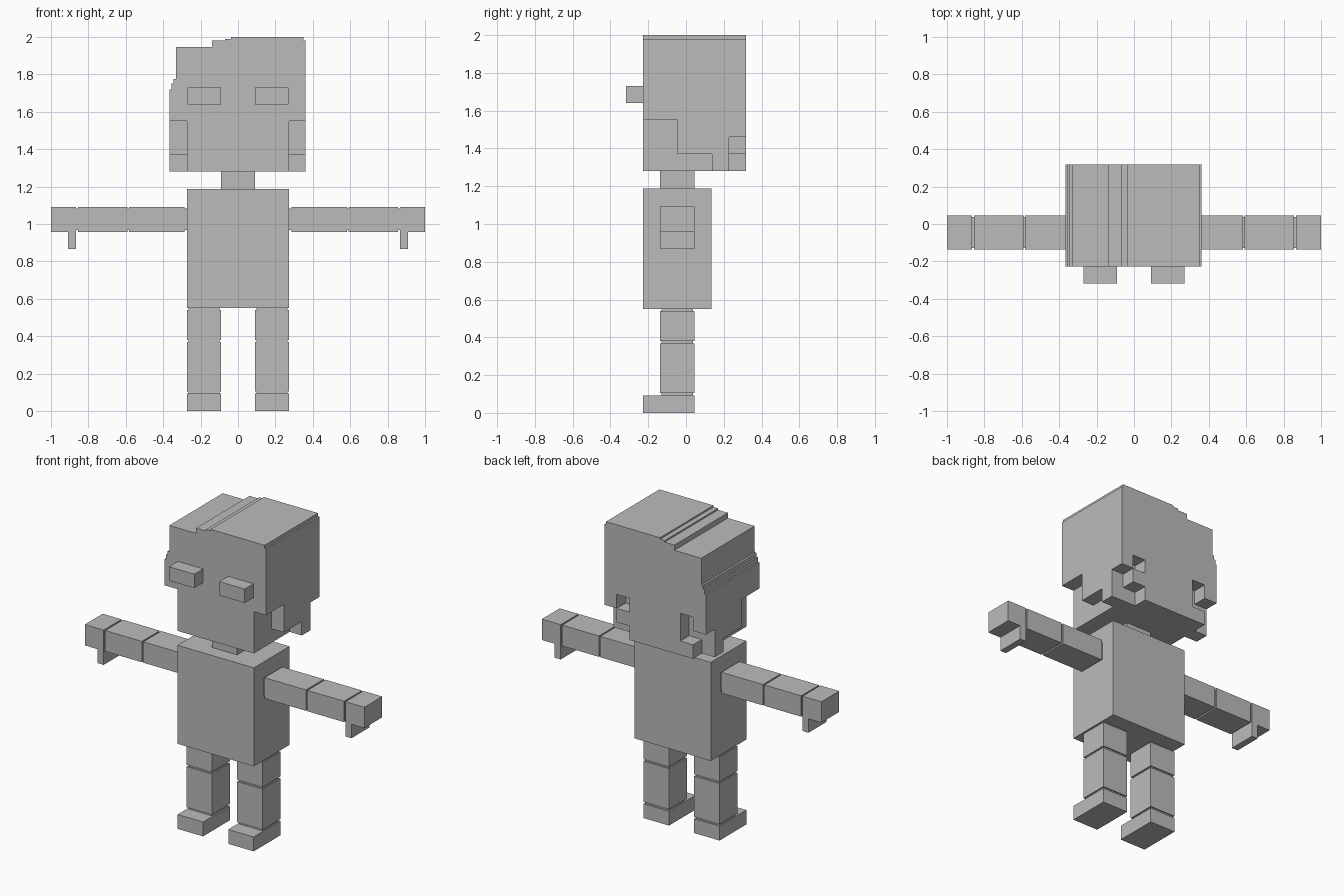
import bpy, bmesh

if "Cube" in bpy.data.objects:
    bpy.data.objects.remove(bpy.data.objects["Cube"])

grey = bpy.data.materials.new("plain grey")
grey.diffuse_color = (0.5, 0.5, 0.5, 1)
grey.use_nodes = True
grey.node_tree.nodes["Principled BSDF"].inputs["Base Color"].default_value = grey.diffuse_color


def finish(name, bm):
    bmesh.ops.recalc_face_normals(bm, faces=bm.faces)
    mesh = bpy.data.meshes.new(name)
    bm.to_mesh(mesh)
    bm.free()
    mesh.materials.append(grey)
    ob = bpy.data.objects.new(name, mesh)
    bpy.context.collection.objects.link(ob)
    return ob


def box(name, x, y, z):
    """Box from (min, max) pairs along each axis."""
    bm = bmesh.new()
    bmesh.ops.create_cube(bm, size=1)
    for v in bm.verts:
        v.co = [r[0] if c < 0 else r[1] for c, r in zip(v.co, (x, y, z))]
    return finish(name, bm)


def both(name, x, y, z):
    """A box on the right and its mirror on the left."""
    box("right_" + name, x, y, z)
    box("left_" + name, (-x[1], -x[0]), y, z)


def prism(name, profile, axis, lo, hi):
    """Extrude a 2D profile along x (profile is y, z) or y (profile is x, z)."""
    bm = bmesh.new()
    place = (lambda a, b: (lo, a, b)) if axis == "x" else (lambda a, b: (a, lo, b))
    face = bm.faces.new([bm.verts.new(place(a, b)) for a, b in profile])
    out = bmesh.ops.extrude_face_region(bm, geom=[face])
    move = (hi - lo, 0, 0) if axis == "x" else (0, hi - lo, 0)
    bmesh.ops.translate(bm, vec=move, verts=[g for g in out["geom"] if isinstance(g, bmesh.types.BMVert)])
    return finish(name, bm)


FRONT, BACK = -0.228, 0.318
LIMB = (-0.137, 0.045)
JOINT = (-0.129, 0.037)

# Head block with stepped hair outline
head = prism("head", [
    (-0.365, 1.28), (0.36, 1.28), (0.36, 1.98), (0.35, 1.98), (0.35, 2.0),
    (-0.037, 2.0), (-0.037, 1.99), (-0.07, 1.99), (-0.07, 1.98), (-0.14, 1.98),
    (-0.14, 1.946), (-0.332, 1.946), (-0.332, 1.775), (-0.345, 1.775),
    (-0.345, 1.75), (-0.355, 1.75), (-0.355, 1.72), (-0.365, 1.72)], "y", FRONT, BACK)

# Cutters: side hair steps at front, corner notches at back
cutters = []
for s in (-1, 1):
    lo, hi = sorted((s * 0.273, s * 0.5))
    cutters.append(prism("hair_step_cutter", [
        (-0.4, 1.1), (0.137, 1.1), (0.137, 1.37), (-0.046, 1.37),
        (-0.046, 1.55), (-0.4, 1.55)], "x", lo, hi))
    cutters.append(box("hair_corner_cutter", (lo, hi), (0.227, 0.5), (1.1, 1.46)))
cutters.append(box("left_gap_cutter", (-0.274, -0.182), (0.2271, 0.5), (1.37, 1.55)))
cutters.append(box("right_gap_cutter", (0.182, 0.274), (0.2271, 0.5), (1.46, 1.55)))
cutters.append(box("right_low_cutter", (0.182, 0.274), (0.2271, 0.5), (1.1, 1.37)))
for c in cutters:
    c.hide_render = True
    c.hide_set(True)
    m = head.modifiers.new("cut", "BOOLEAN")
    m.operation, m.solver, m.object = "DIFFERENCE", "EXACT", c

# Apply the cuts and drop the cutters
mesh = bpy.data.meshes.new_from_object(head.evaluated_get(bpy.context.evaluated_depsgraph_get()))
head.modifiers.clear()
head.data = mesh
for c in cutters:
    bpy.data.objects.remove(c)

# Eyes, neck, torso
both("eye", (0.09, 0.27), (-0.318, FRONT), (1.64, 1.73))
box("neck", (-0.09, 0.09), LIMB, (1.185, 1.285))
box("torso", (-0.273, 0.273), (FRONT, 0.136), (0.55, 1.187))

# Arms: joint core with segments, hand and thumb
both("arm_joint", (0.26, 0.9), JOINT, (0.968, 1.082))
ARM_Z = (0.957, 1.092)
both("upper_arm", (0.285, 0.582), LIMB, ARM_Z)
both("forearm", (0.592, 0.855), LIMB, ARM_Z)
both("hand", (0.865, 1.0), LIMB, ARM_Z)
both("thumb", (0.865, 0.908), LIMB, (0.867, 0.957))

# Legs: joint core with segments and foot
both("leg_joint", (0.099, 0.264), JOINT, (0.05, 0.56))
LEG_X = (0.09, 0.272)
both("thigh", LEG_X, LIMB, (0.38, 0.54))
both("shin", LEG_X, LIMB, (0.105, 0.368))
both("foot", LEG_X, (FRONT, 0.045), (0, 0.093))
